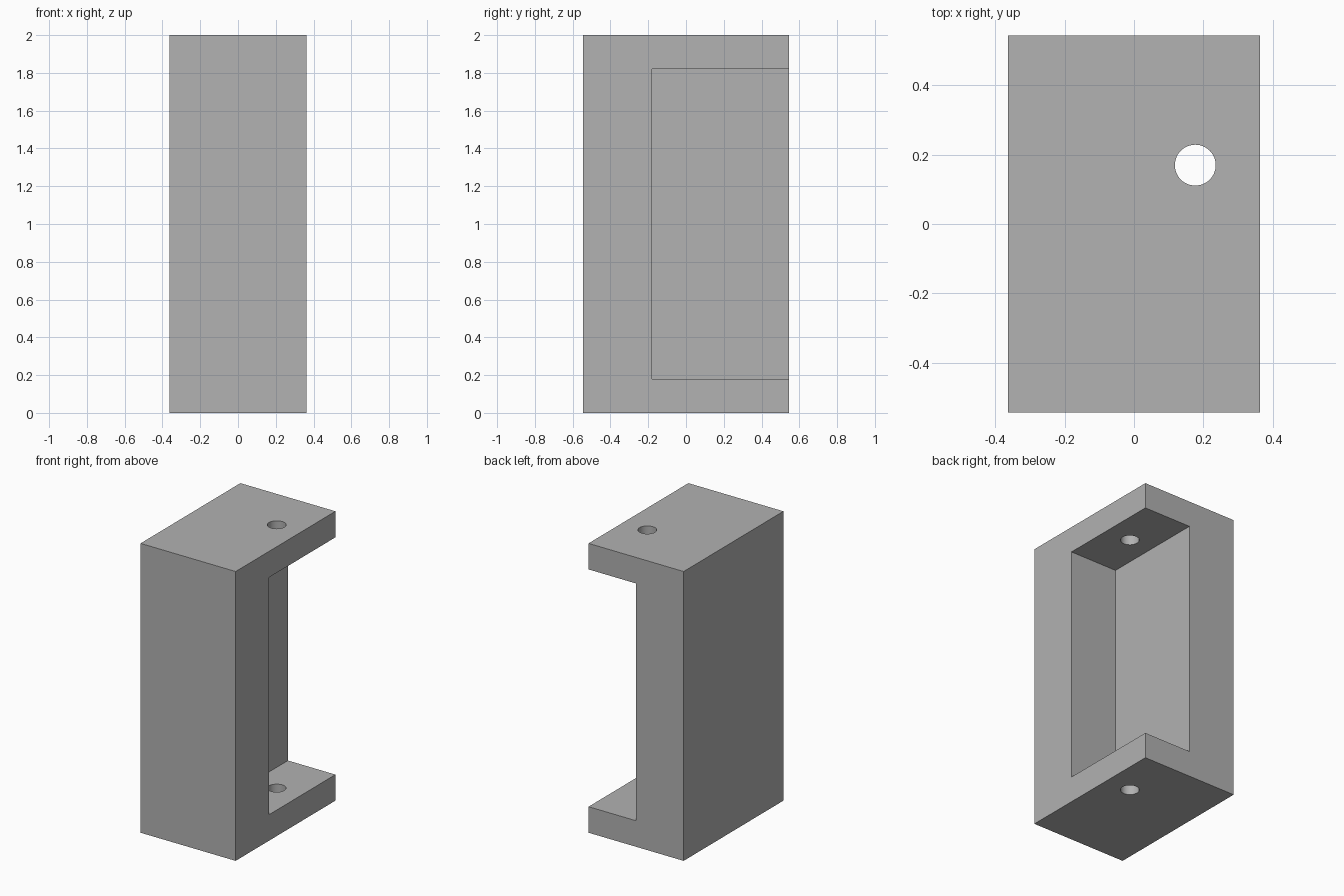
import bpy
import bmesh
from mathutils import Matrix, Vector

old = bpy.data.objects.get("Cube")
if old:
    bpy.data.objects.remove(old, do_unlink=True)

WIDTH, DEPTH, HEIGHT = 0.727, 1.09, 2.0
WALL = 0.364      # thickness of the front and side walls
PLATE = 0.18      # thickness of the top and bottom plates
HOLE = (0.177, 0.17)
HOLE_RADIUS = 0.059

grey = bpy.data.materials.new("grey")
grey.use_nodes = True
colour = (0.445, 0.445, 0.445, 1)
grey.diffuse_color = colour
grey.node_tree.nodes["Principled BSDF"].inputs["Base Color"].default_value = colour


def add_object(name, bm):
    mesh = bpy.data.meshes.new(name)
    bm.to_mesh(mesh)
    bm.free()
    mesh.materials.append(grey)
    obj = bpy.data.objects.new(name, mesh)
    bpy.context.collection.objects.link(obj)
    return obj


def box(name, low, high):
    low, high = Vector(low), Vector(high)
    bm = bmesh.new()
    bmesh.ops.create_cube(bm, size=1, matrix=Matrix.Translation((low + high) / 2)
                          @ Matrix.Diagonal((high - low).to_4d()))
    return add_object(name, bm)


def cylinder(name, centre, radius, height):
    bm = bmesh.new()
    bmesh.ops.create_cone(bm, cap_ends=True, segments=48, radius1=radius,
                          radius2=radius, depth=height,
                          matrix=Matrix.Translation(centre))
    return add_object(name, bm)


def cut(target, cutter):
    mod = target.modifiers.new(cutter.name, "BOOLEAN")
    mod.operation = "DIFFERENCE"
    mod.solver = "EXACT"
    mod.object = cutter
    bpy.context.view_layer.objects.active = target
    bpy.ops.object.modifier_apply(modifier=mod.name)
    bpy.data.objects.remove(cutter, do_unlink=True)


# Solid block
x, y = WIDTH / 2, DEPTH / 2
bracket = box("bracket_body", (-x, -y, 0), (x, y, HEIGHT))

# Corner recess, leaving an L-shaped wall between two plates
cut(bracket, box("recess_cutter", (-x + WALL, -y + WALL, PLATE),
                 (x + 0.2, y + 0.2, HEIGHT - PLATE)))

# Round hole through both plates
cut(bracket, cylinder("hole_cutter", (*HOLE, HEIGHT / 2), HOLE_RADIUS, HEIGHT + 0.4))

# Round shading inside the holes, crisp edges elsewhere
bpy.ops.object.select_all(action="DESELECT")
bracket.select_set(True)
bpy.context.view_layer.objects.active = bracket
bpy.ops.object.shade_smooth_by_angle()
